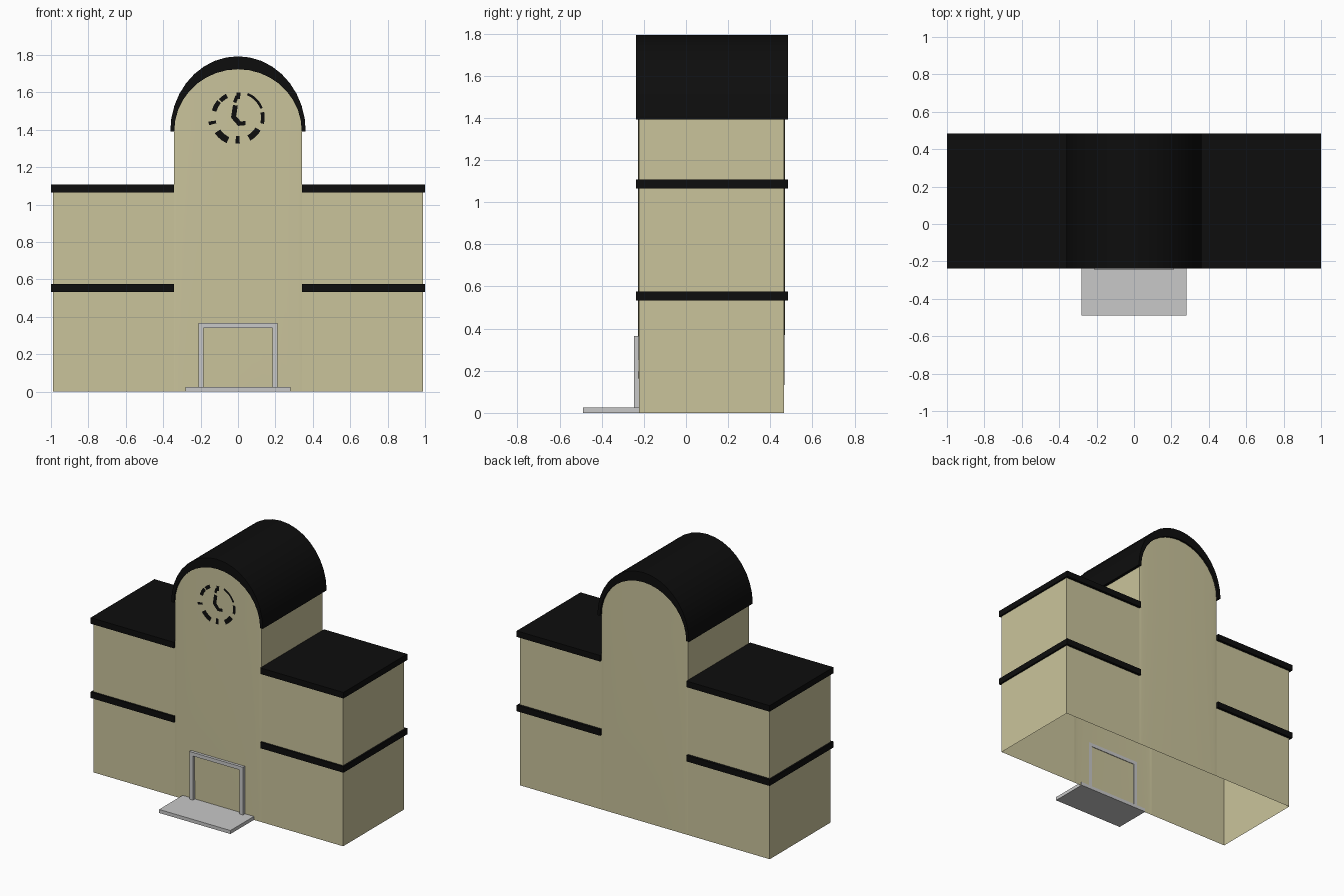
import bpy, bmesh, math
from mathutils import Vector

if "Cube" in bpy.data.objects:
    bpy.data.objects.remove(bpy.data.objects["Cube"])


def material(name, rgb):
    m = bpy.data.materials.new(name)
    m.diffuse_color = (*rgb, 1)
    m.use_nodes = True
    m.node_tree.nodes["Principled BSDF"].inputs["Base Color"].default_value = m.diffuse_color
    return m


CREAM = material("cream wall", (0.59, 0.55, 0.33))
BLACK = material("black trim", (0.004, 0.004, 0.004))
GREY = material("light grey", (0.58, 0.58, 0.58))

FRONT, BACK = -0.223, 0.465        # wall planes
TRIM_F, TRIM_B = -0.237, 0.484     # outer planes of roofs and bands
TOWER, WING = 0.342, 0.988         # half widths
SPRING = 1.392                     # height where the arch starts


def finish(bm, name, mat, smooth=False):
    me = bpy.data.meshes.new(name)
    bm.to_mesh(me)
    bm.free()
    ob = bpy.data.objects.new(name, me)
    bpy.context.collection.objects.link(ob)
    me.materials.append(mat)
    if smooth:
        bpy.ops.object.select_all(action='DESELECT')
        ob.select_set(True)
        bpy.context.view_layer.objects.active = ob
        bpy.ops.object.shade_smooth_by_angle(angle=math.radians(35))
    return ob


def add_box(bm, x0, x1, y0, y1, z0, z1):
    vs = bmesh.ops.create_cube(bm, size=1)["verts"]
    for v in vs:
        v.co = Vector((x1 if v.co.x > 0 else x0,
                       y1 if v.co.y > 0 else y0,
                       z1 if v.co.z > 0 else z0))


def boxes(name, mat, items):
    bm = bmesh.new()
    for it in items:
        add_box(bm, *it)
    bmesh.ops.recalc_face_normals(bm, faces=bm.faces)
    return finish(bm, name, mat)


def face_out(bm, pts, centre=Vector((0, 0.12, 0.7))):
    # add a face turned away from the middle of the building
    f = bm.faces.new([bm.verts.new(p) for p in pts])
    f.normal_update()
    if f.normal.dot(f.calc_center_median() - centre) < 0:
        f.normal_flip()


def mirrored(items):
    return items + [(-b, -a, *rest) for a, b, *rest in items]


# Wing walls: open-bottomed shell
bm = bmesh.new()
for s in (-1, 1):
    for y in (FRONT, BACK):
        face_out(bm, [(s * TOWER, y, 0), (s * WING, y, 0), (s * WING, y, 1.08), (s * TOWER, y, 1.08)])
    face_out(bm, [(s * WING, FRONT, 0), (s * WING, BACK, 0), (s * WING, BACK, 1.08), (s * WING, FRONT, 1.08)])
finish(bm, "wing_walls", CREAM)

# Tower walls: columns under an arch, bulging slightly towards the top
SEG = 18
bm = bmesh.new()


def column(i, y, out):
    a = math.pi * (1 - i / SEG)
    x = TOWER * math.cos(a)
    top = SPRING + 0.334 * math.sin(a)
    bulge = out * 0.006 * math.sin(a)
    return [(x, y, 0), (x, y + bulge, 0.6), (x, y + bulge, SPRING - 0.01), (x, y + bulge, top)]


for y, out in ((FRONT, -1), (BACK, 1)):
    for i in range(SEG):
        a, b = column(i, y, out), column(i + 1, y, out)
        for k in range(3):
            face_out(bm, [a[k], b[k], b[k + 1], a[k + 1]])
for s in (-1, 1):
    x = s * TOWER
    face_out(bm, [(x, FRONT, 1.08), (x, BACK, 1.08), (x, BACK, SPRING + 0.005), (x, FRONT, SPRING + 0.005)])
bmesh.ops.remove_doubles(bm, verts=bm.verts, dist=0.0005)
finish(bm, "tower_walls", CREAM, True)

# Barrel roof: elliptical arch, thicker at the crown
bm = bmesh.new()
rings = []
for i in range(SEG + 1):
    a = math.pi * i / SEG
    c, s = math.cos(a), math.sin(a)
    rings.append([bm.verts.new((rx * c, y, SPRING + rz * s))
                  for rx, rz, y in ((0.341, 0.332, TRIM_F), (0.362, 0.401, TRIM_F),
                                    (0.362, 0.401, TRIM_B), (0.341, 0.332, TRIM_B))])
for a, b in zip(rings, rings[1:]):
    for k in range(4):
        n = (k + 1) % 4
        bm.faces.new([a[k], a[n], b[n], b[k]])
bm.faces.new(rings[0])
bm.faces.new(rings[-1])
bmesh.ops.recalc_face_normals(bm, faces=bm.faces)
finish(bm, "barrel_roof", BLACK, True)

# Flat wing roofs
boxes("wing_roofs", BLACK, mirrored([(TOWER, 1.0, TRIM_F, TRIM_B, 1.065, 1.108)]))

# Floor bands wrapping each wing
z0, z1 = 0.534, 0.577
boxes("floor_bands", BLACK, mirrored([
    (TOWER, 1.0, TRIM_F, FRONT + 0.002, z0, z1),
    (TOWER, 1.0, BACK - 0.002, TRIM_B, z0, z1),
    (WING - 0.002, 1.0, FRONT, BACK, z0, z1)]))

# Door frame and front step
boxes("door_frame", GREY, mirrored([(0.185, 0.212, -0.246, -0.222, 0.025, 0.366)])
      + [(-0.185, 0.185, -0.246, -0.222, 0.34, 0.366)])
boxes("front_step", GREY, [(-0.282, 0.282, -0.488, -0.218, 0, 0.025)])

# Clock: broken ring, ticks and bent hands as thin plates
bm = bmesh.new()
CZ, CY = 1.466, -0.2315


def plate(pts):
    f = bm.faces.new([bm.verts.new((x, CY, CZ + z)) for x, z in pts])
    f.normal_update()
    if f.normal.y > 0:
        f.normal_flip()


def arc(d0, d1, r0, r1):
    n = max(1, round(abs(d1 - d0) / 10))
    for i in range(n):
        a, b = (math.radians(d0 + (d1 - d0) * t / n) for t in (i, i + 1))
        plate([(r * math.cos(t), r * math.sin(t)) for r, t in ((r0, a), (r1, a), (r1, b), (r0, b))])


def stroke(p, q, w):
    p, q = Vector(p), Vector(q)
    n = (q - p).orthogonal().normalized() * w / 2
    plate([p - n, q - n, q + n, p + n])


for args in ((21, 68, 0.128, 0.142), (-14, 12, 0.123, 0.143), (-62, -30, 0.108, 0.14),
             (-96, -86, 0.1, 0.14), (-146, -114, 0.115, 0.15), (-172, -165, 0.12, 0.16),
             (140, 165, 0.12, 0.145), (117, 136, 0.118, 0.142), (84, 94, 0.1, 0.135)):
    arc(*args)
stroke((-0.005, 0.115), (-0.018, 0.08), 0.018)
stroke((-0.014, 0.065), (-0.024, 0.0), 0.026)
stroke((-0.028, 0.008), (0.012, -0.038), 0.026)
stroke((0.0, -0.034), (0.04, -0.03), 0.022)
finish(bm, "clock_face_marks", BLACK)
